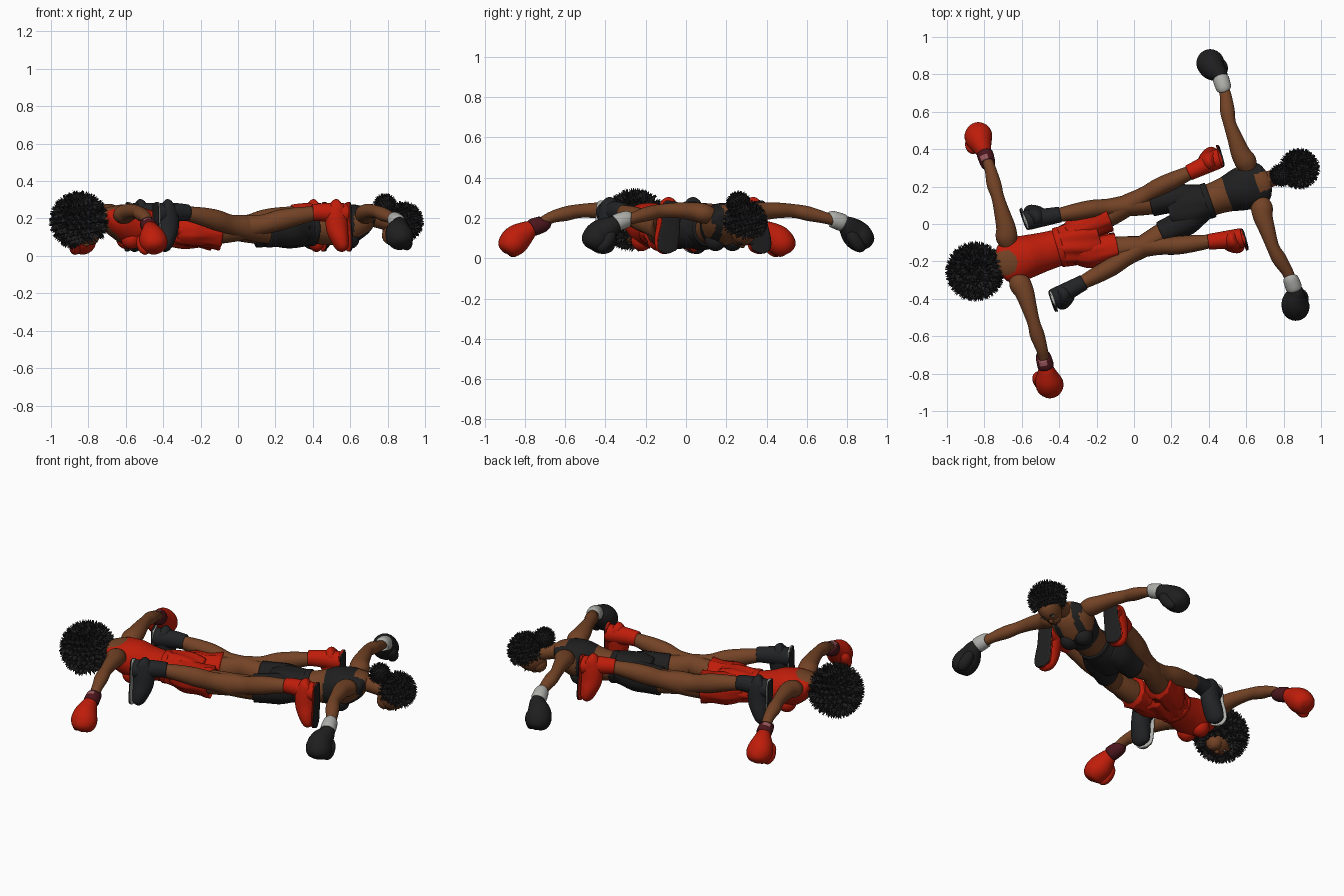
import bpy, bmesh, math
from mathutils import Vector, Matrix

cube = bpy.data.objects.get("Cube")
if cube:
    bpy.data.objects.remove(cube, do_unlink=True)


def material(name, r, g, b):
    m = bpy.data.materials.new(name)
    m.use_nodes = True
    m.diffuse_color = (r, g, b, 1)
    bsdf = next(n for n in m.node_tree.nodes if n.type == 'BSDF_PRINCIPLED')
    bsdf.inputs["Base Color"].default_value = (r, g, b, 1)
    bsdf.inputs["Roughness"].default_value = 0.8
    return m


SKIN = material("brown skin", .172, .056, .019)
LIPS = material("dark lips", .1, .028, .016)
RED = material("red cloth", .52, .012, .003)
BLACK = material("black cloth", .0135, .0135, .014)
HAIR = material("black hair", .0145, .0145, .015)
WHITE = material("white wrap", .42, .42, .4)
MAROON = material("maroon wrap", .07, .008, .012)
PINK = material("pink patch", .33, .1, .11)
BOOT = material("charcoal boot", .016, .017, .019)

# Placement of the figure being built: side is x, head is +y, back is +z
frame = Matrix()
prefix = ""


def finish(bm, name, mats, rule=None, smooth=True):
    bmesh.ops.recalc_face_normals(bm, faces=bm.faces)
    for f in bm.faces:
        f.smooth = smooth
        if rule:
            f.material_index = int(rule(*f.calc_center_median()))
    mesh = bpy.data.meshes.new(prefix + name)
    bm.transform(frame)
    bm.to_mesh(mesh)
    bm.free()
    for m in mats:
        mesh.materials.append(m)
    obj = bpy.data.objects.new(prefix + name, mesh)
    bpy.context.collection.objects.link(obj)


def spline(pts, steps):
    """Smooth interpolation of position and radii along a path."""
    p = [Vector(q) for q in pts]
    p = [p[0]] + p + [p[-1]]
    out = []
    for i in range(1, len(p) - 2):
        a, b, c, d = p[i - 1:i + 3]
        for k in range(steps):
            t = k / steps
            out.append(b + (c - a) * (t / 2) + (a * 2 - b * 5 + c * 4 - d) * (t * t / 2)
                       + (b * 3 - a - c * 3 + d) * (t ** 3 / 2))
    return out + [p[-1]]


def loft(name, pts, mats, sx=1, up=(0, 0, 1), steps=5, sides=24, rule=None, folds=0, power=1):
    """Skin elliptical rings: x, y, z, side radius, depth radius."""
    bm = bmesh.new()
    path = spline(pts, steps)
    rings = []
    for i, q in enumerate(path):
        ahead, behind = path[min(i + 1, len(path) - 1)], path[max(i - 1, 0)]
        tangent = Vector(ahead[:3]) - Vector(behind[:3])
        side = tangent.cross(Vector(up)).normalized()
        depth = side.cross(tangent).normalized()
        ring = []
        for k in range(sides):
            a = math.tau * k / sides
            c, s = (math.copysign(abs(v) ** power, v) for v in (math.cos(a), math.sin(a)))
            ripple = 1 + folds * math.sin(a * 9 + i * .25)
            v = Vector(q[:3]) + side * (c * q[3] * ripple) + depth * (s * q[4] * ripple)
            v.x *= sx
            ring.append(bm.verts.new(v))
        rings.append(ring)
    for r, n in zip(rings, rings[1:]):
        for k in range(sides):
            j = (k + 1) % sides
            bm.faces.new((r[k], r[j], n[j], n[k]))
    bm.faces.new(rings[0])
    bm.faces.new(rings[-1])
    finish(bm, name, mats, rule)


def ellipsoid(name, center, radii, mat, seg=20):
    bm = bmesh.new()
    bmesh.ops.create_uvsphere(bm, u_segments=seg, v_segments=seg // 2 + 2, radius=1,
                              matrix=Matrix.LocRotScale(Vector(center), None, Vector(radii)))
    finish(bm, name, [mat])


def tufted_hair(name, center, radius, length, count, face_limit):
    """Round hair covered in short pointed tufts, open towards the face."""
    face_dir = Vector((0, -.4, -.92)).normalized()
    c = Vector(center)
    bm = bmesh.new()
    bmesh.ops.create_icosphere(bm, subdivisions=4, radius=radius, matrix=Matrix.Translation(c))
    hidden = [v for v in bm.verts if (v.co - c).normalized().dot(face_dir) > face_limit]
    bmesh.ops.delete(bm, geom=hidden, context='VERTS')
    for i in range(count):
        h = 1 - 2 * (i + .5) / count
        a = i * math.pi * (3 - math.sqrt(5))
        w = math.sqrt(1 - h * h)
        n = Vector((w * math.cos(a), w * math.sin(a), h))
        if n.dot(face_dir) > face_limit:
            continue
        t = n.orthogonal().normalized()
        t.rotate(Matrix.Rotation(i, 3, n))
        b = n.cross(t)
        base = [bm.verts.new(c + n * radius * .97 + (t * math.cos(k * math.tau / 3)
                + b * math.sin(k * math.tau / 3)) * length * .4) for k in range(3)]
        tip = bm.verts.new(c + n * (radius + length) + t * length * .4)
        for k in range(3):
            bm.faces.new((base[k], base[(k + 1) % 3], tip))
    finish(bm, name, [HAIR], smooth=False)


def tank_top(x, y, z):
    return not (abs(x) < .065 and y > -.02 + x * x * 8)


def sports_bra(x, y, z):
    back = z > .17
    scoop = abs(x) < .05 and y > (.02 if back else -.03)
    armhole = abs(x) > (.105 if back else .085) and y > -.06
    return y > -.15 and not (scoop or armhole)


def limbs(sx, cloth, boot, sole, cuff, patch, flare, drop, bend):
    side = "left_" if sx < 0 else "right_"
    # Arm, wrist wrap and glove
    loft(side + "arm", [(.085, 0, .21, .045, .04), (.13, 0, .222, .058, .05), (.18, -.01, .232, .052, .046),
         (.26, -.012, .238, .042, .039), (.35, -.013, .235, .034, .034), (.42, -.01 + bend / 3, .222, .039, .036),
         (.5, -.008 + bend, .202, .031, .029), (.58, -.004 + bend, .175 - drop, .027, .025)], [SKIN], sx)
    loft(side + "wrist_wrap", [(.53, -.004 + bend, .193 - drop / 2, .034, .034),
         (.54, -.004 + bend, .189 - drop, .041, .041), (.59, -.003 + bend, .172 - drop, .044, .044),
         (.6, -.003 + bend, .168 - drop, .036, .036)], [cuff, patch], sx,
         steps=3, rule=lambda x, y, z: z > .18 - drop and abs(y) < .02 and .545 < abs(x) < .58)
    loft(side + "glove", [(.59, bend, .17 - drop, .036, .036), (.62, bend * .8, .153 - drop, .048, .052),
         (.665, -.002, .12 - drop, .069, .07), (.702, -.004, .087 - drop, .073, .068),
         (.73, -.004, .062 - drop, .052, .05), (.74, -.004, .05 - drop, .012, .012)], [cloth], sx)
    loft(side + "glove_thumb", [(.62, .025, .13 - drop, .015, .015), (.635, .043, .105 - drop, .03, .03),
         (.66, .045, .07 - drop, .033, .033), (.685, .035, .045 - drop, .026, .026),
         (.695, .025, .036 - drop, .006, .006)], [cloth], sx)
    # Leg with short leg and boot
    loft(side + "leg", [(.07, -.42, .135, .06, .07), (.09, -.54, .135, .064, .07), (.117, -.67, .152, .058, .066),
         (.14, -.77, .168, .048, .053), (.163, -.86, .192, .049, .055), (.178, -.95, .212, .045, .048),
         (.195, -1.06, .23, .034, .036)], [SKIN], sx)
    loft(side + "short_leg", [(.05, -.32, .14, .058, .075), (.067, -.4, .137, .07 * flare, .088),
         (.078, -.48, .135, .067 * flare, .086), (.086, -.55, .131, .066 * flare, .08 * flare)],
         [cloth], sx, folds=(flare - 1) / 3)
    loft(side + "boot_shaft", [(.192, -1.03, .231, .042, .044), (.2, -1.08, .233, .045, .048),
         (.21, -1.14, .231, .049, .053), (.219, -1.19, .228, .053, .054), (.222, -1.215, .226, .051, .05)],
         [boot], sx)
    loft(side + "boot_foot", [(.217, -1.175, .285, .02, .02), (.218, -1.165, .272, .044, .042),
         (.221, -1.157, .22, .052, .06), (.229, -1.157, .15, .053, .06), (.238, -1.169, .09, .056, .048),
         (.243, -1.183, .045, .047, .034), (.243, -1.192, .027, .014, .012)], [boot], sx, up=(0, 1, 0))
    for part, y, w, mat in (("midsole", -1.215, 1, sole), ("outsole", -1.222, .95, BLACK)):
        loft(side + part, [(.218, y, .284, .025 * w, .007), (.22, y, .265, .047 * w, .007),
             (.226, y, .17, .05 * w, .007), (.238, y, .09, .056 * w, .007), (.243, y, .045, .048 * w, .007),
             (.243, y, .025, .016 * w, .007)], [mat], sx, up=(0, 1, 0), power=.75)


def boxer(name, origin, angle, cloth, boot, sole, cuff, patch, top, flare, waist, head_y, face_w, drop, bend):
    global frame, prefix
    prefix = name + "_"
    frame = Matrix.Translation((*origin, 0)) @ Matrix.Rotation(math.radians(angle), 4, 'Z')
    # Torso with its top, bust and shorts
    loft("torso", [(0, .085, .205, .05, .035), (0, .06, .205, .098, .058), (0, 0, .187, .122, .092),
         (0, -.08, .165, .115, .11), (0, -.17, .152, waist + .006, .094), (0, -.26, .146, waist, .082),
         (0, -.34, .14, .1, .08)], [SKIN, cloth], rule=top, steps=12, sides=64)
    for sx in (-1, 1):
        ellipsoid("bust", (sx * .045, -.065, .09), (.053, .056, .054), cloth)
        limbs(sx, cloth, boot, sole, cuff, patch, flare, drop, bend)
    loft("shorts", [(0, -.25, .146, waist + .006, .088), (0, -.275, .146, waist + .008, .09),
         (0, -.33, .143, .115, .096), (0, -.4, .138, .128, .097), (0, -.47, .132, .108, .084)],
         [cloth], folds=(flare - 1) / 4, sides=48)
    loft("waistband", [(0, -.243, .146, waist + .004, .086), (0, -.248, .146, waist + .01, .092),
         (0, -.27, .146, waist + .01, .092), (0, -.275, .146, waist + .005, .088)], [cloth], steps=2)
    # Neck, head and face, looking down
    loft("neck", [(0, .04, .21, .06, .045), (0, .09, .2, .045, .045), (0, head_y, .165, .043, .045)], [SKIN])
    ellipsoid("head", (0, head_y, .145), (face_w, .088, .082), SKIN, 28)
    ellipsoid("jaw", (0, head_y - .045, .11), (face_w * .72, .045, .05), SKIN)
    ellipsoid("nose", (0, head_y - .018, .066), (.013, .02, .016), SKIN, 12)
    ellipsoid("mouth", (0, head_y - .05, .065), (.02, .008, .008), LIPS, 12)
    for sx in (-1, 1):
        ellipsoid("eye", (sx * .026, head_y + .01, .074), (.011, .006, .006), WHITE, 12)
        ellipsoid("pupil", (sx * .026, head_y + .01, .07), (.005, .005, .004), HAIR, 10)
        ellipsoid("eyebrow", (sx * .027, head_y + .027, .073), (.017, .004, .006), HAIR, 10)
        ellipsoid("ear", (sx * face_w, head_y - .01, .15), (.01, .022, .016), SKIN, 12)


boxer("red_boxer", (-.645, -.195), 106, RED, RED, RED, MAROON, PINK, tank_top, 1.22, .098, .19, .068, .018, -.008)
tufted_hair("round_hair", (0, .212, .188), .13, .034, 800, .8)

boxer("black_boxer", (.64, .21), -70.7, BLACK, BOOT, WHITE, WHITE, WHITE, sports_bra, 1.06, .087, .23, .064, -.006, .024)
tufted_hair("short_hair", (0, .258, .182), .09, .024, 550, .55)
tufted_hair("hair_bun", (0, .155, .272), .053, .014, 250, 2)
